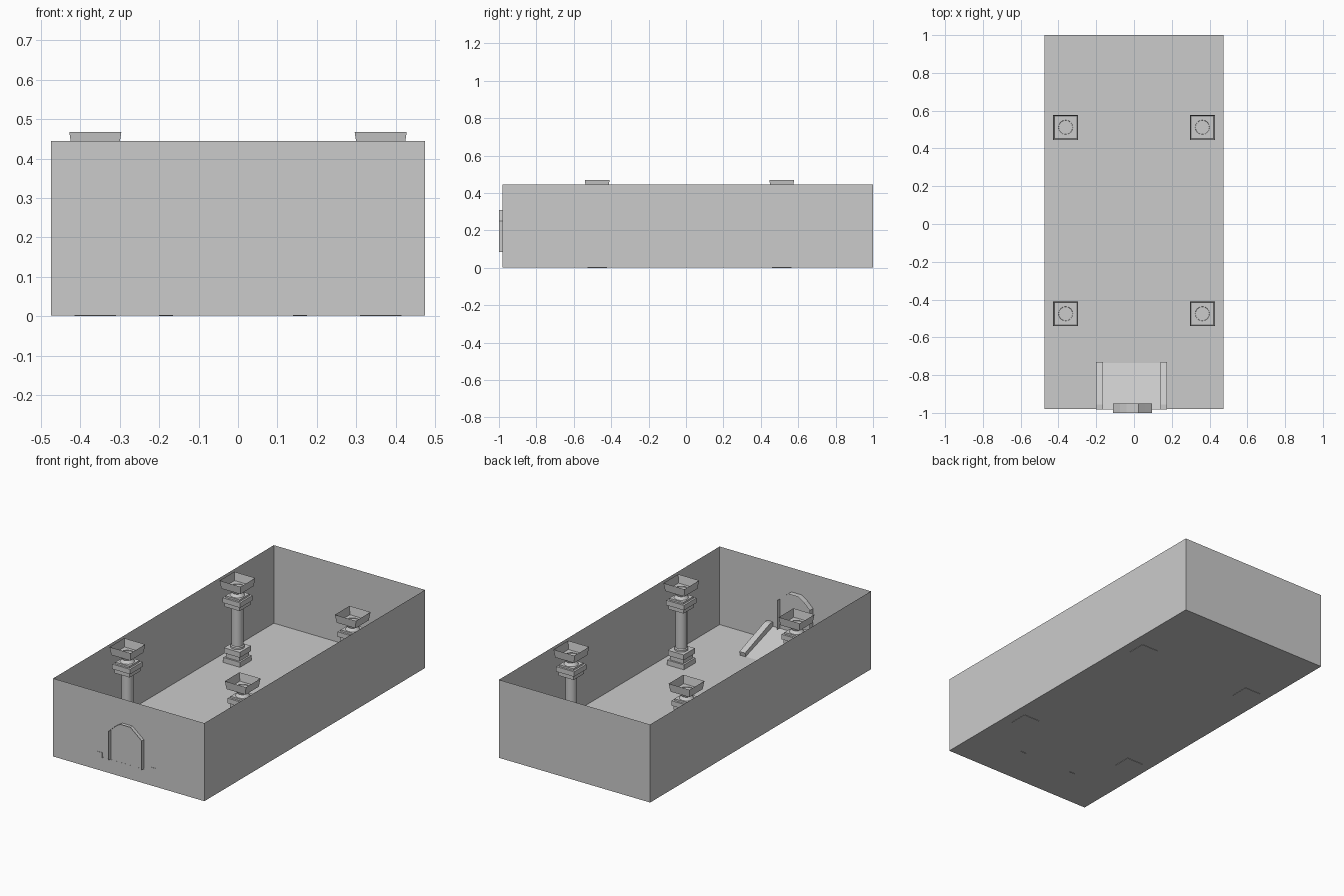
import bpy, bmesh, math

if "Cube" in bpy.data.objects:
    bpy.data.objects.remove(bpy.data.objects["Cube"])


def make(name, verts, faces):
    mesh = bpy.data.meshes.new(name)
    mesh.from_pydata(verts, [], faces)
    ob = bpy.data.objects.new(name, mesh)
    bpy.context.collection.objects.link(ob)
    return ob


def box(name, x0, x1, y0, y1, z0, z1, open_top=False, taper=1.0):
    """Box with optional open top and narrower bottom."""
    cx, cy = (x0 + x1) / 2, (y0 + y1) / 2
    ring = [(x0, y0), (x1, y0), (x1, y1), (x0, y1)]
    verts = [(cx + (x - cx) * taper, cy + (y - cy) * taper, z0) for x, y in ring]
    verts += [(x, y, z1) for x, y in ring]
    faces = [(3, 2, 1, 0)] + [(i, (i + 1) % 4, (i + 1) % 4 + 4, i + 4) for i in range(4)]
    if not open_top:
        faces.append((4, 5, 6, 7))
    return make(name, verts, faces)


def slab(name, cx, cy, side, z0, z1, **kw):
    h = side / 2
    return box(name, cx - h, cx + h, cy - h, cy + h, z0, z1, **kw)


def lathe(name, cx, cy, profile, n=16):
    """Turned part from (radius, z) points."""
    verts = [(cx + r * math.cos(2 * math.pi * i / n), cy + r * math.sin(2 * math.pi * i / n), z)
             for r, z in profile for i in range(n)]
    faces = [(j * n + i, j * n + (i + 1) % n, (j + 1) * n + (i + 1) % n, (j + 1) * n + i)
             for j in range(len(profile) - 1) for i in range(n)]
    ob = make(name, verts, faces)
    for p in ob.data.polygons:
        p.use_smooth = True
    ob.data.set_sharp_from_angle(angle=math.radians(35))
    return ob


# Open-topped room: floor and four thin walls
box("room_shell", -0.475, 0.475, -0.98, 1.0, 0.002, 0.445, open_top=True)

# Four columns: stepped base, round shaft, stepped capital, open square bowl
for cx in (-0.362, 0.362):
    for cy in (-0.475, 0.512):
        slab("column_plinth", cx, cy, 0.105, 0.0, 0.03)
        slab("column_base_middle", cx, cy, 0.085, 0.03, 0.055)
        slab("column_base_top", cx, cy, 0.1, 0.055, 0.085)
        lathe("column_shaft", cx, cy, [(0.036, 0.085), (0.036, 0.095), (0.031, 0.1), (0.031, 0.32)])
        slab("capital_lower", cx, cy, 0.095, 0.318, 0.342)
        slab("capital_upper", cx, cy, 0.112, 0.342, 0.37)
        slab("capital_cap", cx, cy, 0.09, 0.37, 0.38)
        lathe("bowl_neck", cx, cy, [(0.038, 0.38), (0.027, 0.395), (0.038, 0.425)])
        slab("bowl", cx, cy, 0.132, 0.422, 0.468, open_top=True, taper=0.9)

# Doorway arch: thin band passing through the front wall
arch = [(-0.112, 0.085), (-0.112, 0.25), (-0.075, 0.285), (-0.04, 0.308),
        (0.024, 0.308), (0.058, 0.28), (0.095, 0.25), (0.095, 0.085)]
n = len(arch)
make("door_arch",
     [(x, -1.0, z) for x, z in arch] + [(x, -0.95, z) for x, z in arch],
     [(i, i + 1, i + 1 + n, i + n) for i in range(n - 1)])

# Ramp leading up to the doorway
make("ramp", [(-0.165, -0.981, 0.082), (0.14, -0.981, 0.082), (0.14, -0.735, 0.003), (-0.165, -0.735, 0.003)],
     [(0, 1, 2, 3)])

# Sloping side rails of the ramp
rail = [(-0.982, 0.078), (-0.735, 0.0), (-0.73, 0.025), (-0.955, 0.107), (-0.982, 0.107)]
m = len(rail)
for x0, x1 in ((-0.2, -0.165), (0.14, 0.175)):
    make("ramp_rail", [(x0, y, z) for y, z in rail] + [(x1, y, z) for y, z in rail],
         [tuple(range(m))[::-1], tuple(range(m, 2 * m))]
         + [(i, (i + 1) % m, (i + 1) % m + m, i + m) for i in range(m)])

# Consistent outward normals on the closed rails
for ob in bpy.data.objects:
    if ob.name.startswith("ramp_rail"):
        bm = bmesh.new()
        bm.from_mesh(ob.data)
        bmesh.ops.recalc_face_normals(bm, faces=bm.faces)
        bm.to_mesh(ob.data)
        bm.free()
